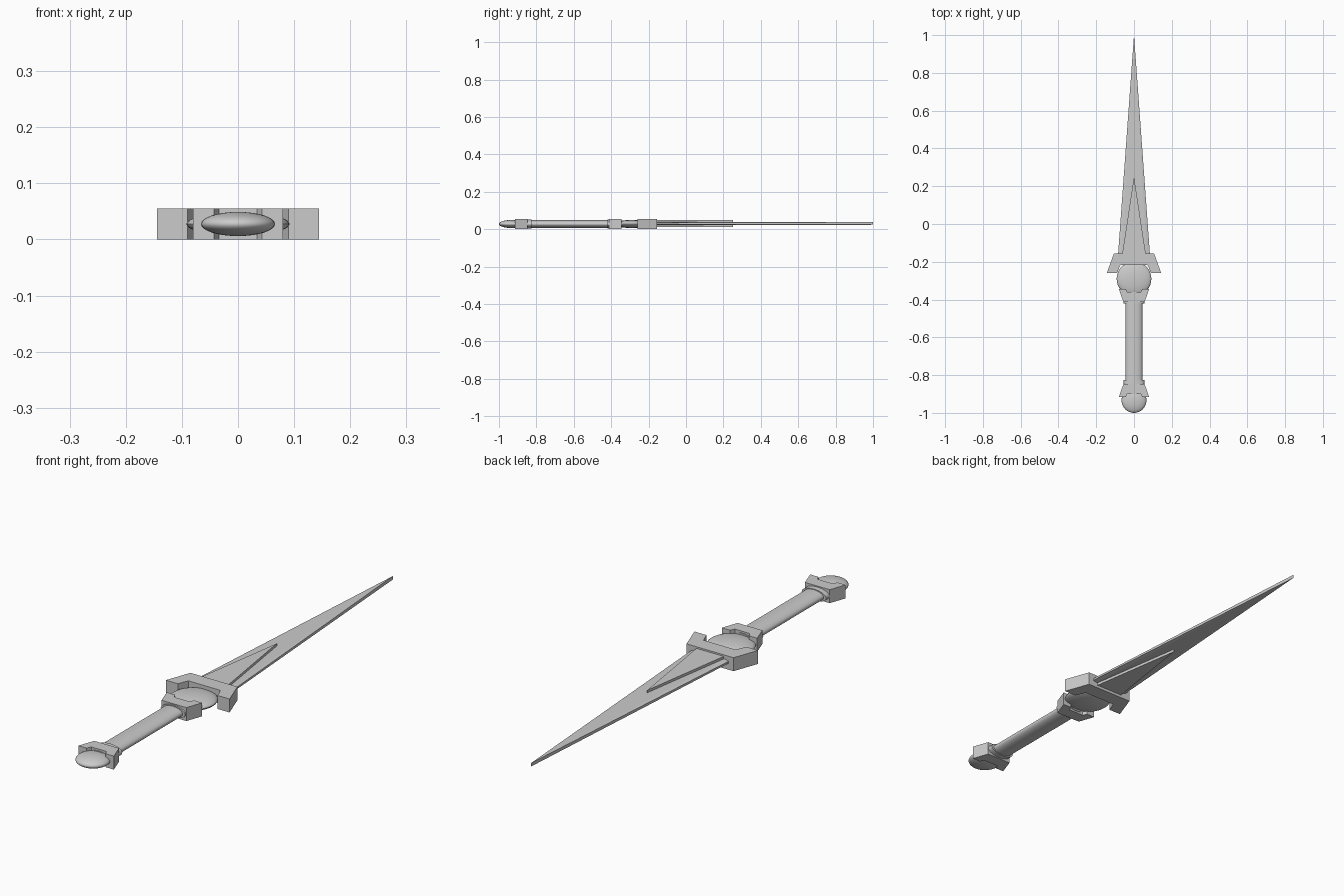
import bpy, bmesh, math

if "Cube" in bpy.data.objects:
    bpy.data.objects.remove(bpy.data.objects["Cube"])

T = 0.055        # full thickness of the guard parts
C = T / 2        # mid plane height


def finish(name, bm):
    bmesh.ops.recalc_face_normals(bm, faces=bm.faces)
    me = bpy.data.meshes.new(name)
    bm.to_mesh(me)
    bm.free()
    ob = bpy.data.objects.new(name, me)
    bpy.context.collection.objects.link(ob)
    return ob


def slab(name, half, z0, z1):
    """Extrude an outline mirrored across x = 0."""
    pts = half + [(-x, y) for x, y in reversed(half) if x > 0]
    bm = bmesh.new()
    face = bm.faces.new([bm.verts.new((x, y, z0)) for x, y in pts])
    new = bmesh.ops.extrude_face_region(bm, geom=[face])["geom"]
    bmesh.ops.translate(bm, vec=(0, 0, z1 - z0),
                        verts=[v for v in new if isinstance(v, bmesh.types.BMVert)])
    return finish(name, bm)


def smooth(ob, name, scale):
    ob.name = name
    ob.scale = scale
    bpy.ops.object.transform_apply(location=False, rotation=True, scale=True)
    bpy.ops.object.shade_smooth_by_angle(angle=math.radians(35))


def ellipsoid(name, y, r, rz):
    bpy.ops.mesh.primitive_uv_sphere_add(segments=32, ring_count=16, location=(0, y, C))
    smooth(bpy.context.object, name, (r, r, rz))


def rod(name, y0, y1, rx, rz):
    bpy.ops.mesh.primitive_cylinder_add(vertices=32, radius=1, depth=y1 - y0,
                                        location=(0, (y0 + y1) / 2, C),
                                        rotation=(math.pi / 2, 0, 0))
    smooth(bpy.context.object, name, (rx, rz, 1))


# Blade: flat faces with narrow bevels, tapering to an upright tip edge
bm = bmesh.new()
for s in (-1, 1):
    bm.verts.new((0, 1.0, C + 0.003 + s * 0.007))
    for x, z in ((0.068, 0.008), (0.085, 0.004)):
        for m in (-1, 1):
            bm.verts.new((m * x, -0.17, C + 0.003 + s * z))
bmesh.ops.convex_hull(bm, input=bm.verts)
bmesh.ops.dissolve_limit(bm, angle_limit=0.01, verts=bm.verts, edges=bm.edges)
finish("blade", bm)

# Raised triangle on both blade faces
slab("blade_ridge", [(0.064, -0.17), (0, 0.25)], C - 0.016, C + 0.021)

# Cross guard with a notch that holds the gem
slab("guard", [(0, -0.217), (0.072, -0.217), (0.09, -0.26), (0.144, -0.26),
               (0.106, -0.155)], 0, T)
ellipsoid("gem", -0.29, 0.092, 0.0215)

# Notched holders at both ends of the grip
for name, y, d in (("upper_holder", -0.345, -1), ("pommel_holder", -0.915, 1)):
    slab(name, [(0, y + d * 0.018), (0.034, y + d * 0.018), (0.043, y), (0.08, y),
                (0.056, y + d * 0.068)], 0, T)

# Grip, collar and pommel
rod("grip", -0.9, -0.36, 0.044, 0.0205)
rod("pommel_collar", -0.86, -0.825, 0.055, 0.0235)
rod("upper_collar", -0.42, -0.405, 0.055, 0.0235)
ellipsoid("pommel", -0.934, 0.066, 0.0215)
